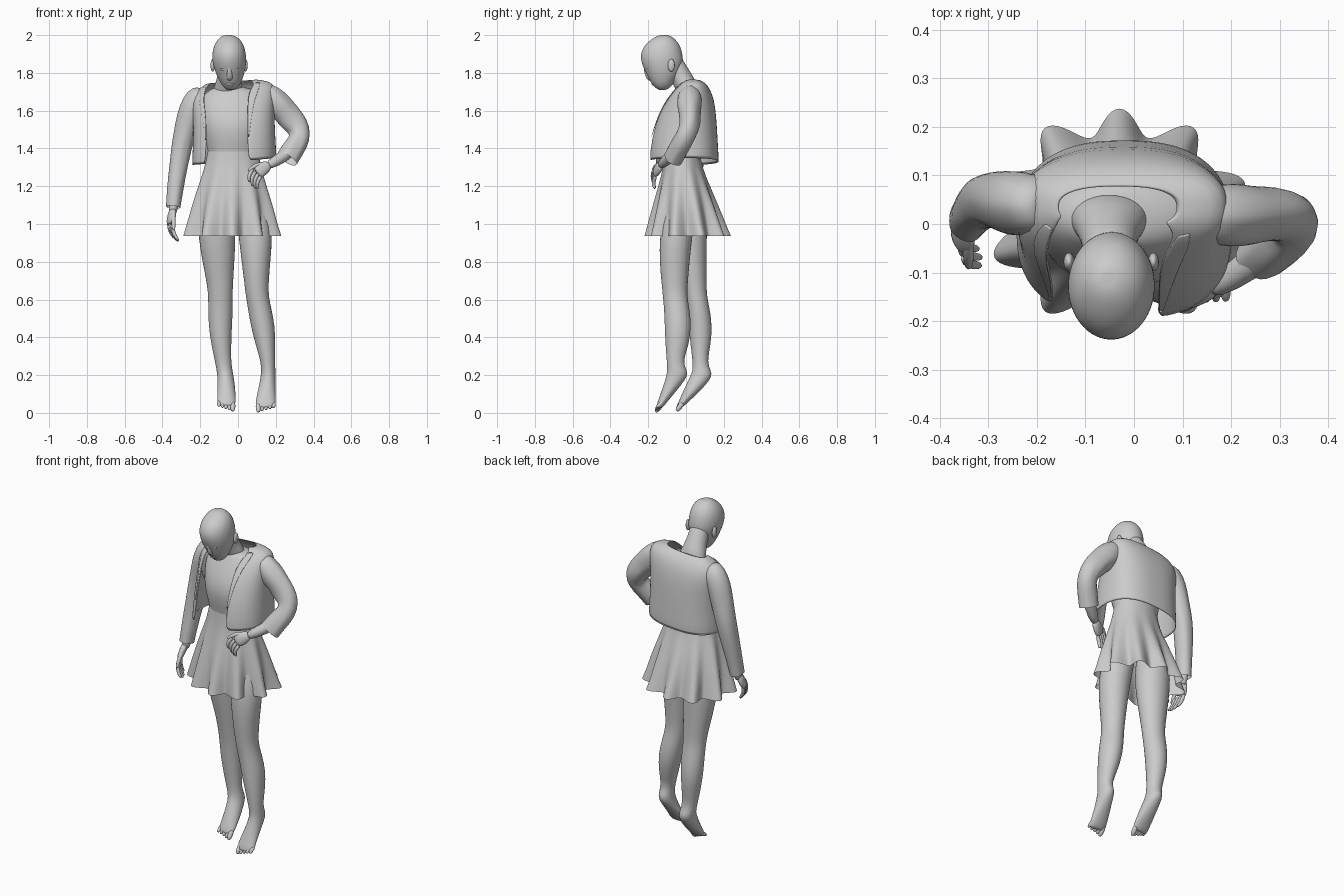
import bpy, bmesh, random
from math import sin, cos, pi, radians
from mathutils import Vector as V

random.seed(4)


def skin(bm, rings, closed=True, caps=(True, True)):
    """Bridge point rings into a surface."""
    vs = [[bm.verts.new(p) for p in r] for r in rings]
    n = len(vs[0])
    for a, b in zip(vs, vs[1:]):
        for i in range(n if closed else n - 1):
            j = (i + 1) % n
            bm.faces.new((a[i], a[j], b[j], b[i]))
    for ring, on in ((vs[0], caps[0]), (vs[-1], caps[1])):
        if on and closed:
            c = bm.verts.new(sum((v.co for v in ring), V()) / n)
            for i in range(n):
                bm.faces.new((ring[i], ring[(i + 1) % n], c))


def finish(bm, name, sub=1, thick=0):
    bmesh.ops.recalc_face_normals(bm, faces=bm.faces[:])
    me = bpy.data.meshes.new(name)
    bm.to_mesh(me)
    bm.free()
    for p in me.polygons:
        p.use_smooth = True
    ob = bpy.data.objects.new(name, me)
    bpy.context.collection.objects.link(ob)
    if thick:
        m = ob.modifiers.new("thickness", 'SOLIDIFY')
        m.thickness = thick
    m = ob.modifiers.new("smooth", 'SUBSURF')
    m.levels = m.render_levels = sub
    return ob


def oval(z, x0, x1, y0, y1, n=20, a0=-180, a1=180, power=1, tilt=0, fold=0, grow=1):
    """Horizontal cross-section from its extents; angle 0 faces the front."""
    full = a1 - a0 >= 360
    pts = []
    for i in range(n):
        t = radians(a0 + (a1 - a0) * i / (n if full else n - 1))
        s, c = sin(t), cos(t)
        k = grow * (1 - fold * (1 - cos(10 * t + .5 * sin(2 * t))) / 2)
        dx = abs(s) ** power * (1 if s > 0 else -1) * (x1 - x0) / 2 * k
        dy = -abs(c) ** power * (1 if c > 0 else -1) * (y1 - y0) / 2 * k
        x = (x0 + x1) / 2 + dx
        pts.append(V((x, (y0 + y1) / 2 + dy, z + tilt * (x + .03))))
    return pts


def tube(bm, path, side=(1, 0, 0), n=12, caps=(True, True), jitter=0):
    """Tube through (x, y, z, half width along side, half depth)."""
    P = [V(p[:3]) for p in path]
    rings = []
    for k, p in enumerate(path):
        t = (P[min(k + 1, len(P) - 1)] - P[max(k - 1, 0)]).normalized()
        s = V(side)
        s = (s - t * s.dot(t)).normalized()
        u = t.cross(s)
        ring = []
        for i in range(n):
            a = 2 * pi * i / n
            j = 1 + random.uniform(-jitter, jitter)
            ring.append(P[k] + (s * cos(a) * p[3] + u * sin(a) * p[4]) * j)
        rings.append(ring)
    skin(bm, rings, caps=caps)


def ball(name, loc, size):
    bm = bmesh.new()
    bmesh.ops.create_uvsphere(bm, u_segments=12, v_segments=8, radius=1)
    for v in bm.verts:
        v.co = V(loc) + V([a * b for a, b in zip(v.co, size)])
    return finish(bm, name)


# Head, tipped forward
bm = bmesh.new()
skin(bm, [oval(*s) for s in (
    (2.0, -.075, -.03, -.14, -.09), (1.987, -.10, .004, -.172, -.065),
    (1.95, -.127, .032, -.22, -.031), (1.90, -.139, .044, -.244, -.017),
    (1.85, -.136, .045, -.237, -.012), (1.80, -.119, .036, -.213, -.03),
    (1.76, -.10, .022, -.194, -.055), (1.73, -.082, .006, -.172, -.075),
    (1.71, -.062, -.018, -.149, -.10))])
finish(bm, "head", 2)
bm = bmesh.new()
tube(bm, [(-.046, -.218, 1.845, .009, .008), (-.045, -.212, 1.81, .012, .011),
          (-.044, -.2, 1.775, .018, .014), (-.044, -.188, 1.763, .013, .008)])
finish(bm, "nose")
ball("lips", (-.041, -.172, 1.742), (.023, .011, .009))
for k, x, e in (("right", -.134, -.078), ("left", .04, -.012)):
    ball(k + "_ear", (x, -.078, 1.84), (.012, .02, .034))
    ball(k + "_eye", (e, -.203, 1.82), (.016, .009, .008))

# Neck
bm = bmesh.new()
tube(bm, [(-.048, -.075, 1.87, .055, .055), (-.05, -.047, 1.81, .056, .056),
          (-.052, -.007, 1.75, .064, .058), (-.05, .02, 1.68, .10, .06)], n=16)
finish(bm, "neck")

# Dress: bodice and pleated skirt
bm = bmesh.new()
skin(bm, [oval(*s, n=28) for s in (
    (1.30, -.15, .095, -.105, .065), (1.38, -.157, .10, -.11, .07),
    (1.49, -.185, .135, -.14, .09), (1.57, -.20, .155, -.125, .11),
    (1.65, -.21, .165, -.085, .115), (1.70, -.17, .13, -.055, .095),
    (1.73, -.115, .02, -.04, .075))])
finish(bm, "bodice")
bm = bmesh.new()
skin(bm, [oval(*s[:5], n=100, fold=s[5]) for s in (
    (1.385, -.16, .105, -.113, .073, 0), (1.30, -.178, .125, -.12, .085, .01),
    (1.20, -.22, .16, -.147, .128, .06), (1.08, -.261, .202, -.182, .18, .14),
    (1.0, -.286, .223, -.204, .212, .20), (.937, -.306, .246, -.222, .24, .25))], caps=(False, False))
finish(bm, "skirt", 1)

# Open cropped jacket, with narrow lapels
J = ((1.325, -.245, .205, -.20, .175, 38, 14), (1.45, -.237, .197, -.187, .167, 38, 14),
     (1.58, -.237, .192, -.148, .16, 38, 15), (1.66, -.247, .197, -.10, .148, 40, 15),
     (1.71, -.23, .195, -.06, .128, 44, 18), (1.74, -.195, .17, -.03, .105, 52, 28),
     (1.758, -.155, .085, -.01, .078, 70, 50))
bm = bmesh.new()
skin(bm, [oval(*s[:5], n=40, a0=s[6], a1=360 - s[5], power=.8, tilt=.08) for s in J], closed=False)
finish(bm, "jacket", 1, .006)
for name, flip in (("right_lapel", True), ("left_lapel", False)):
    bm = bmesh.new()
    rings = []
    for s, w in zip(J[1:6], (2, 6, 11, 14, 12)):
        a, b = (-s[5] - w, -s[5]) if flip else (s[6], s[6] + w)
        rings.append(oval(*s[:5], n=5, a0=a, a1=b, power=.8, tilt=.08, grow=1.02))
    skin(bm, rings, closed=False)
    finish(bm, name, 1, .003)

# Sleeves: one hanging, one bent to the hip
bm = bmesh.new()
tube(bm, [(-.18, .037, 1.69, .055, .05), (-.215, .04, 1.665, .07, .064), (-.25, .043, 1.60, .066, .067),
          (-.272, .048, 1.52, .061, .062), (-.29, .05, 1.44, .057, .059), (-.305, .048, 1.37, .054, .057),
          (-.32, .037, 1.28, .049, .052), (-.333, .023, 1.19, .045, .048),
          (-.343, .007, 1.09, .039, .046)], n=16, caps=(True, False), jitter=.06)
finish(bm, "right_sleeve")
bm = bmesh.new()
tube(bm, [(.13, .02, 1.70, .05, .055), (.175, .018, 1.67, .067, .068), (.22, .018, 1.625, .065, .069),
          (.255, .02, 1.585, .058, .066), (.289, .02, 1.545, .058, .065), (.325, .013, 1.50, .055, .06),
          (.328, -.01, 1.452, .052, .056), (.294, -.04, 1.40, .052, .06),
          (.26, -.068, 1.345, .05, .058)], (0, 1, 0), 18, (True, False), .08)
finish(bm, "left_sleeve")

# Bare forearms
bm = bmesh.new()
tube(bm, [(-.325, .03, 1.22, .034, .036), (-.342, .008, 1.10, .026, .029), (-.346, -.005, 1.05, .021, .026)])
finish(bm, "right_forearm")
bm = bmesh.new()
tube(bm, [(.30, -.03, 1.41, .035, .035), (.24, -.085, 1.355, .034, .034), (.16, -.135, 1.31, .024, .026)], (0, 1, 0))
finish(bm, "left_forearm")


def hand(name, wrist, knuckle, bend, tip, spread):
    """Palm, four curled fingers and a thumb; spread points to the thumb side."""
    w, k, b, t, s = map(V, (wrist, knuckle, bend, tip, spread))
    s.normalize()
    bm = bmesh.new()
    tube(bm, [(*w, .026, .02), (*w.lerp(k, .5), .039, .02), (*k, .038, .016)], s)
    for i in range(4):
        o = s * (i - 1.5) * .019
        e = t + o + (b - t) * (.25 if i in (0, 3) else 0)
        tube(bm, [(*(k + o), .012, .012), (*(b + o), .0115, .0115), (*e, .0085, .0085)], s, 8)
    tube(bm, [(*(w.lerp(k, .2) + s * .018), .015, .014), (*(w.lerp(k, .75) + s * .042), .013, .012),
              (*(k.lerp(b, .5) + s * .042), .009, .009)], s, 8)
    finish(bm, name)


hand("right_hand", (-.346, -.002, 1.075), (-.358, -.043, 1.0), (-.35, -.057, .95), (-.318, -.06, .91), (.35, -1, -.2))
hand("left_hand", (.165, -.13, 1.315), (.10, -.165, 1.272), (.075, -.178, 1.235), (.085, -.165, 1.195), (-.7, -.1, .6))


def leg(name, slices, toes):
    """Leg and pointed foot from stacked slices, then toes along two end points."""
    bm = bmesh.new()
    skin(bm, [oval(*s, n=16) for s in slices])
    finish(bm, name, 1)
    bm = bmesh.new()
    a, b = map(V, toes)
    for i in range(5):
        p = a.lerp(b, i / 4)
        r = .016 if i == 0 else .012
        d = V((0, -.026, -.035 + .004 * i))
        tube(bm, [(*(p - d * .3), r, r), (*(p + d * .5), r, r), (*(p + d), r * .6, r * .6)], n=8)
    finish(bm, name + "_toes")


# Legs: the left one forward, the right one back
leg("left_leg", (
    (1.2, -.02, .11, -.08, .06), (1.05, -.01, .172, -.12, .05), (.93, .002, .185, -.142, .035),
    (.8, .018, .172, -.142, .02), (.68, .033, .163, -.13, .01), (.62, .04, .163, -.124, .007),
    (.55, .052, .178, -.117, .02), (.46, .066, .197, -.114, .03), (.36, .093, .198, -.11, .017),
    (.27, .12, .196, -.102, -.018), (.225, .122, .199, -.10, .006), (.195, .12, .20, -.105, .01),
    (.15, .112, .199, -.119, -.023), (.10, .10, .198, -.136, -.064), (.05, .091, .20, -.154, -.106),
    (.025, .096, .197, -.159, -.125)), ((.108, -.135, .04), (.189, -.132, .048)))
leg("right_leg", (
    (1.2, -.17, -.04, -.06, .08), (1.05, -.215, -.015, -.075, .115), (.93, -.212, -.01, -.067, .112),
    (.8, -.19, -.018, -.042, .11), (.68, -.165, -.025, -.017, .11), (.62, -.159, -.028, -.007, .112),
    (.55, -.159, -.026, .006, .127), (.46, -.157, -.031, .013, .14), (.36, -.142, -.035, .023, .132),
    (.27, -.122, -.036, .035, .112), (.225, -.114, -.028, .034, .132), (.195, -.11, -.023, .023, .141),
    (.15, -.109, -.016, 0, .107), (.10, -.11, -.012, -.022, .06), (.06, -.112, -.011, -.04, .014),
    (.035, -.107, -.016, -.046, -.01)), ((-.028, -.024, .045), (-.10, -.02, .055)))
